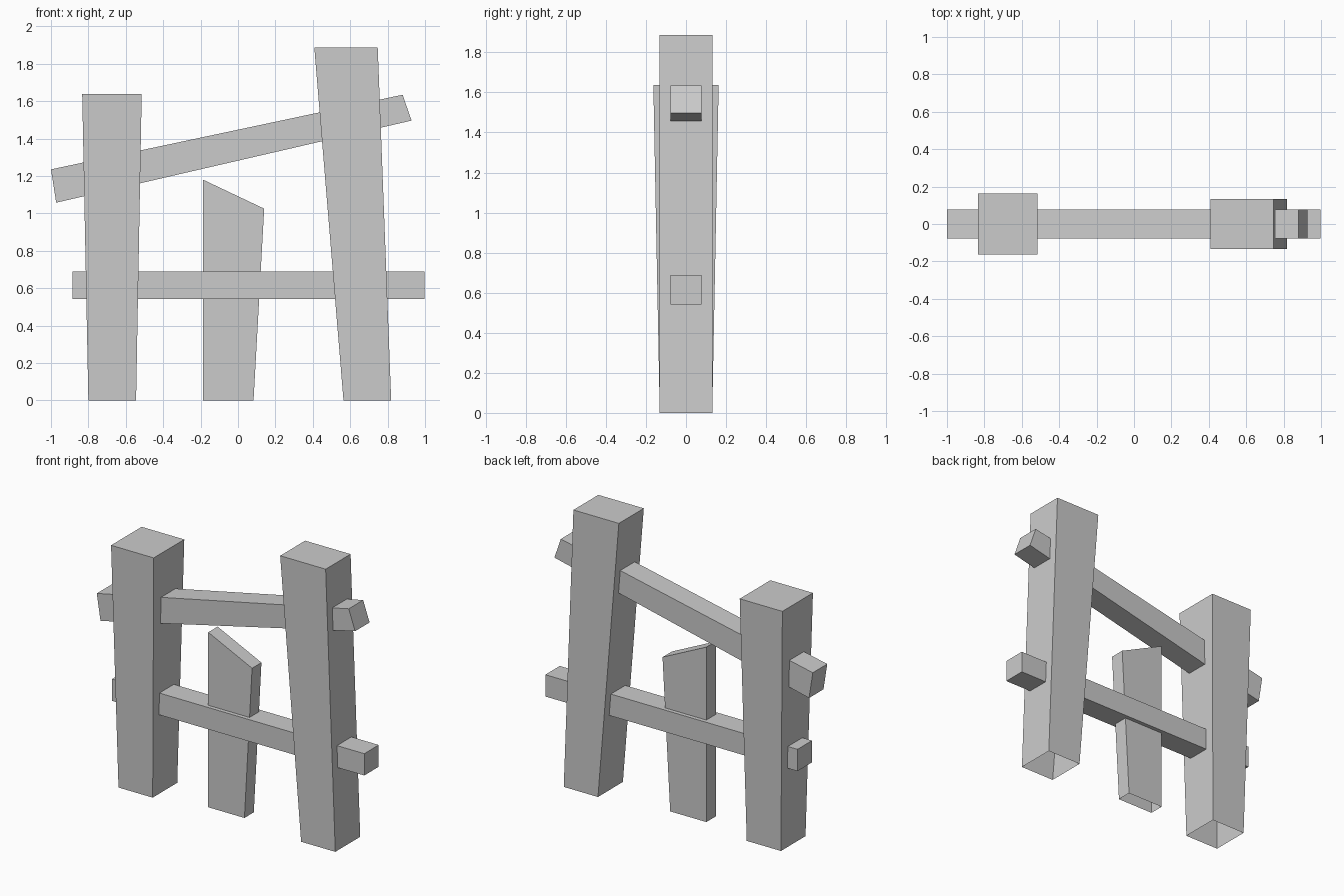
import bpy
import bmesh

default = bpy.data.objects.get("Cube")
if default:
    bpy.data.objects.remove(default, do_unlink=True)

grey = bpy.data.materials.new("plain grey")
grey.use_nodes = True
colour = (0.6, 0.6, 0.6, 1)
grey.diffuse_color = colour
grey.node_tree.nodes["Principled BSDF"].inputs["Base Color"].default_value = colour


def beam(name, outline, depth_bottom, depth_top=None, open_base=False):
    """Box from a front outline: bottom left, bottom right, top right, top left."""
    depth_top = depth_top or depth_bottom
    depths = (depth_bottom, depth_bottom, depth_top, depth_top)
    bm = bmesh.new()
    front = [bm.verts.new((x, -d, z)) for (x, z), d in zip(outline, depths)]
    back = [bm.verts.new((x, d, z)) for (x, z), d in zip(outline, depths)]
    bm.faces.new(front)
    bm.faces.new(back[::-1])
    for i in range(4):
        if i == 0 and open_base:
            continue
        j = (i + 1) % 4
        bm.faces.new((front[j], front[i], back[i], back[j]))
    mesh = bpy.data.meshes.new(name)
    bm.to_mesh(mesh)
    bm.free()
    mesh.materials.append(grey)
    obj = bpy.data.objects.new(name, mesh)
    bpy.context.collection.objects.link(obj)
    return obj


# Posts, wider at the top and open underneath
beam("right_post", [(-0.80, 0), (-0.545, 0), (-0.515, 1.637), (-0.833, 1.637)],
     0.131, 0.163, open_base=True)
beam("left_post", [(0.564, 0), (0.819, 0), (0.747, 1.887), (0.408, 1.887)],
     0.133, open_base=True)

# Short broken plank between the posts
beam("middle_plank", [(-0.187, 0), (0.083, 0), (0.14, 1.025), (-0.187, 1.18)],
     0.05, open_base=True)

# Rails through the posts
beam("lower_rail", [(-0.886, 0.541), (0.996, 0.541), (0.996, 0.688), (-0.886, 0.688)], 0.077)
beam("upper_rail", [(-0.972, 1.057), (0.928, 1.496), (0.88, 1.634), (-1.0, 1.235)], 0.077)
